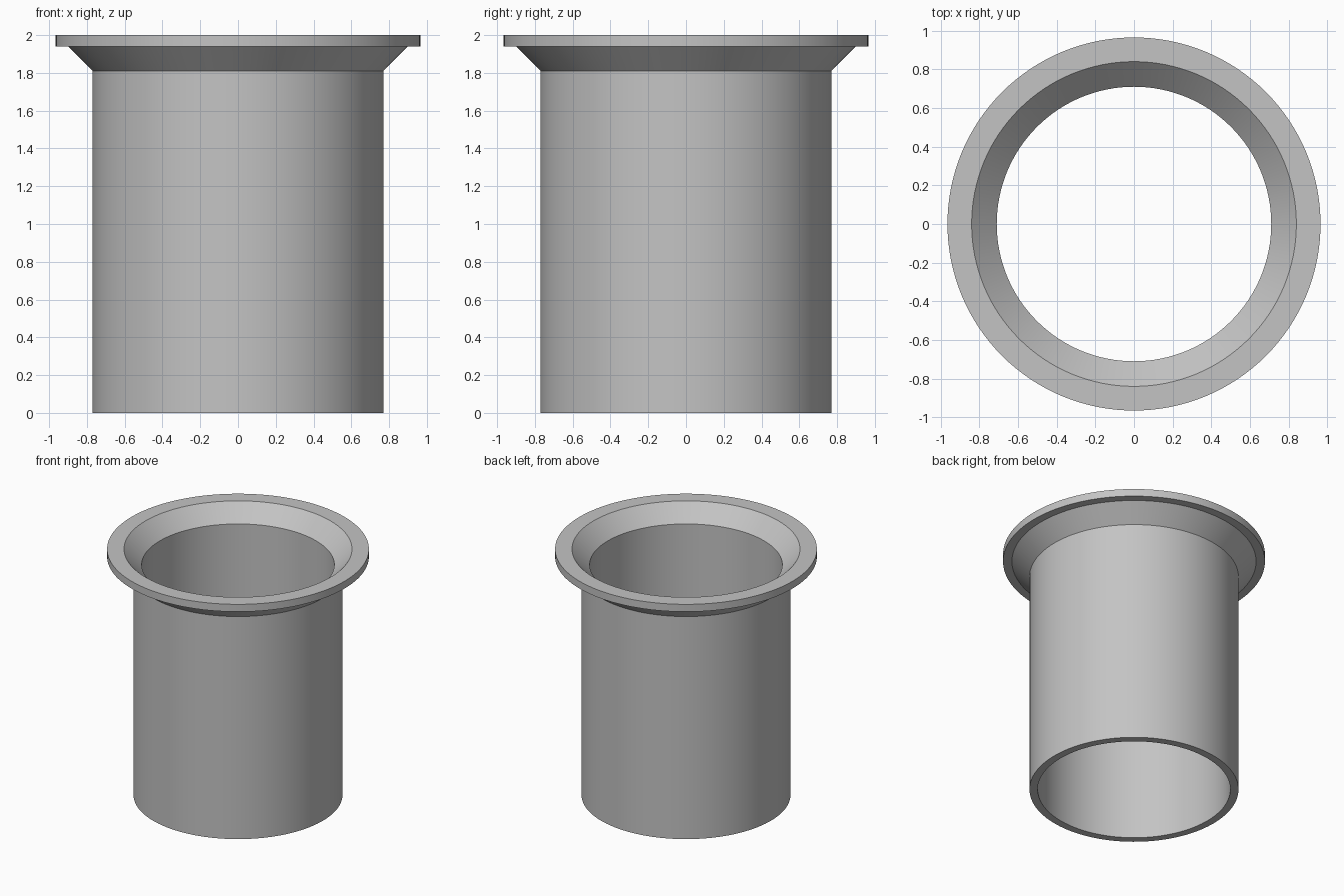
import bpy
import bmesh
import math

cube = bpy.data.objects.get("Cube")
if cube:
    bpy.data.objects.remove(cube, do_unlink=True)

# Plain grey finish
grey = bpy.data.materials.new("plain grey")
grey.use_nodes = True
colour = (0.55, 0.55, 0.55, 1)
grey.diffuse_color = colour
grey.node_tree.nodes["Principled BSDF"].inputs["Base Color"].default_value = colour

# Wall section (radius, height): tube, flared collar and flat rim
profile = [
    (0.77, 0), (0.77, 1.81), (0.90, 1.94), (0.965, 1.94),
    (0.965, 2), (0.84, 2), (0.71, 1.873), (0.71, 0),
]


def lathe(name, section, steps):
    """Revolve a closed section around the z axis."""
    bm = bmesh.new()
    verts = [bm.verts.new((r, 0, z)) for r, z in section]
    edges = [bm.edges.new((v, verts[(i + 1) % len(verts)]))
             for i, v in enumerate(verts)]
    bmesh.ops.spin(bm, geom=verts + edges, cent=(0, 0, 0), axis=(0, 0, 1),
                   angle=math.tau, steps=steps, use_merge=True)
    bmesh.ops.remove_doubles(bm, verts=bm.verts, dist=0.0001)
    bmesh.ops.recalc_face_normals(bm, faces=bm.faces)
    mesh = bpy.data.meshes.new(name)
    bm.to_mesh(mesh)
    bm.free()
    obj = bpy.data.objects.new(name, mesh)
    bpy.context.collection.objects.link(obj)
    return obj


# Flanged sleeve, smooth round the walls with crisp rims
sleeve = lathe("flanged_sleeve", profile, 128)
sleeve.data.materials.append(grey)
bpy.ops.object.select_all(action="DESELECT")
sleeve.select_set(True)
bpy.context.view_layer.objects.active = sleeve
bpy.ops.object.shade_smooth_by_angle(angle=math.radians(30))
